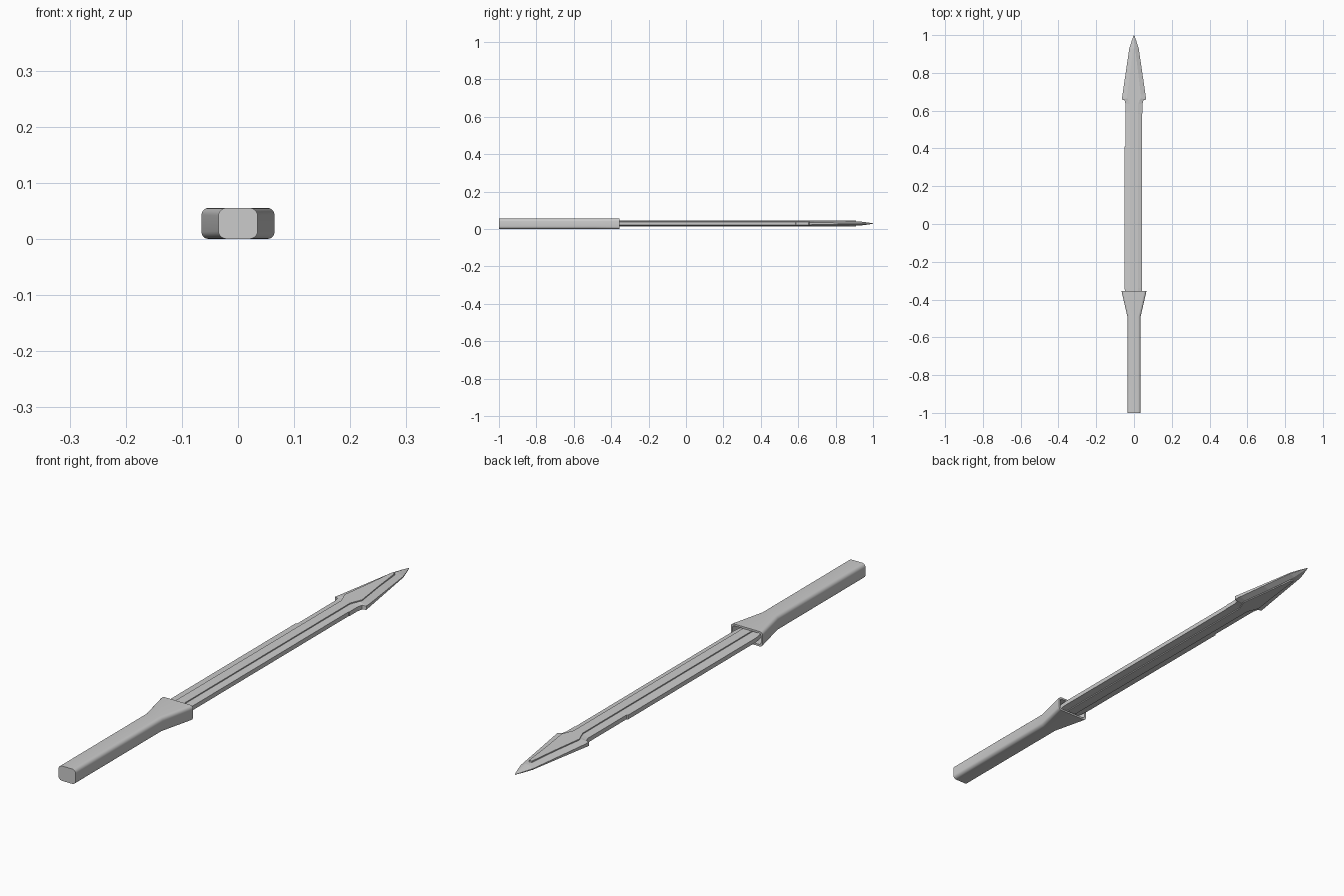
import bpy, bmesh, math


def loft(name, rings, smooth=False):
    """Skin a closed solid through rings of equal point count."""
    bm = bmesh.new()
    rows = [[bm.verts.new(p) for p in ring] for ring in rings]
    n = len(rows[0])
    for a, b in zip(rows, rows[1:]):
        for i in range(n):
            j = (i + 1) % n
            bm.faces.new((a[i], a[j], b[j], b[i]))
    bm.faces.new(rows[0])
    bm.faces.new(rows[-1])
    bmesh.ops.recalc_face_normals(bm, faces=bm.faces)
    mesh = bpy.data.meshes.new(name)
    bm.to_mesh(mesh)
    bm.free()
    obj = bpy.data.objects.new(name, mesh)
    bpy.context.collection.objects.link(obj)
    if smooth:
        bpy.ops.object.select_all(action='DESELECT')
        obj.select_set(True)
        bpy.context.view_layer.objects.active = obj
        bpy.ops.object.shade_smooth_by_angle(angle=math.radians(30))
    return obj


def rounded_ring(y, hx, hz, r, zc=0.0275, steps=5):
    pts = []
    for k, (sx, sz) in enumerate([(1, 1), (-1, 1), (-1, -1), (1, -1)]):
        for s in range(steps + 1):
            a = math.pi / 2 * (k + s / steps)
            pts.append((sx * (hx - r) + r * math.cos(a), y,
                        zc + sz * (hz - r) + r * math.sin(a)))
    return pts


# Handle: rounded bar flaring into a hollow socket
loft("handle", [
    rounded_ring(-1.0, 0.035, 0.0275, 0.014),
    rounded_ring(-0.49, 0.035, 0.0275, 0.014),
    rounded_ring(-0.36, 0.065, 0.0275, 0.012),
    rounded_ring(-0.355, 0.065, 0.0275, 0.012),
    rounded_ring(-0.355, 0.058, 0.0205, 0.008),
    rounded_ring(-0.37, 0.056, 0.0205, 0.008),
    rounded_ring(-0.47, 0.033, 0.0205, 0.008),
], smooth=True)

ZC = 0.029


def blade_ring(y, left, right, core, rim, thick, sweep=0.0):
    """Eight-sided wedge section: thin rims, thicker middle."""
    top = [(-left, y - sweep, rim), (-core, y, thick), (core, y, thick), (right, y - sweep, rim)]
    return [(x, yy, ZC + h) for x, yy, h in top] + [(x, yy, ZC - h) for x, yy, h in reversed(top)]


# Blade with slightly uneven edges, and swept arrow-shaped head
loft("blade", [blade_ring(*s) for s in [
    (-0.45, 0.030, 0.030, 0.020, 0.008, 0.013),
    (-0.40, 0.040, 0.038, 0.020, 0.008, 0.013),
    (-0.34, 0.050, 0.043, 0.020, 0.008, 0.013),
    (0.41, 0.050, 0.043, 0.020, 0.008, 0.013),
    (0.412, 0.045, 0.043, 0.020, 0.008, 0.013),
    (0.585, 0.045, 0.043, 0.020, 0.008, 0.013),
    (0.587, 0.045, 0.045, 0.020, 0.008, 0.013),
    (0.635, 0.045, 0.045, 0.022, 0.008, 0.013),
    (0.655, 0.050, 0.050, 0.030, 0.008, 0.013),
    (0.665, 0.064, 0.064, 0.036, 0.007, 0.013, 0.006),
    (0.685, 0.061, 0.061, 0.036, 0.006, 0.013),
    (0.80, 0.044, 0.044, 0.022, 0.004, 0.013),
    (0.93, 0.025, 0.025, 0.006, 0.002, 0.011),
    (0.97, 0.012, 0.012, 0.003, 0.0015, 0.006),
    (1.0, 0.001, 0.001, 0.0005, 0.0005, 0.001),
]])

# Raised centre rib that widens into a diamond on the head
loft("centre_rib", [
    [(-w, y, ZC + 0.017), (w, y, ZC + 0.017), (w, y, ZC - 0.017), (-w, y, ZC - 0.017)]
    for y, w in [(-0.46, 0.018), (0.63, 0.018), (0.675, 0.036), (0.79, 0.020), (0.91, 0.006)]
])
